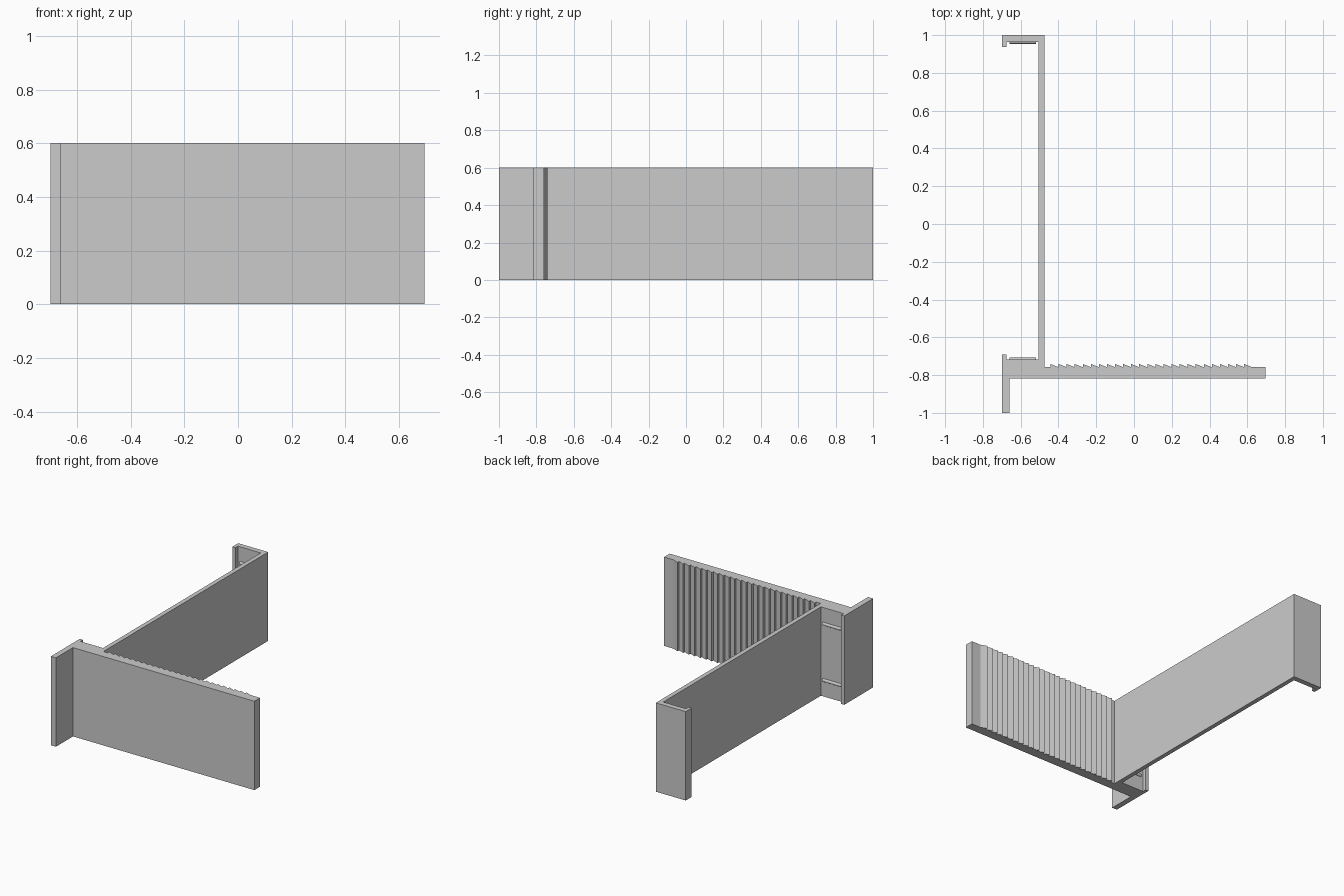
import bpy
import bmesh
from math import pi, sin, cos

if "Cube" in bpy.data.objects:
    bpy.data.objects.remove(bpy.data.objects["Cube"], do_unlink=True)

HEIGHT = 0.6

grey = bpy.data.materials.new("plain grey")
grey.use_nodes = True
grey.diffuse_color = (0.6, 0.6, 0.6, 1)
grey.node_tree.nodes["Principled BSDF"].inputs["Base Color"].default_value = grey.diffuse_color


def extrude(name, points, vector):
    """Extrude a closed outline of 3D points into a solid."""
    bm = bmesh.new()
    face = bm.faces.new([bm.verts.new(p) for p in points])
    new = bmesh.ops.extrude_face_region(bm, geom=[face])["geom"]
    bmesh.ops.translate(bm, vec=vector, verts=[v for v in new if isinstance(v, bmesh.types.BMVert)])
    bmesh.ops.recalc_face_normals(bm, faces=bm.faces)
    mesh = bpy.data.meshes.new(name)
    bm.to_mesh(mesh)
    bm.free()
    mesh.materials.append(grey)
    obj = bpy.data.objects.new(name, mesh)
    bpy.context.collection.objects.link(obj)
    return obj


# Bracket outline: hooked top, long web, lower channel, leg and arm
outline = [
    (0.695, -0.758), (0.695, -0.818), (-0.66, -0.818), (-0.66, -1), (-0.698, -1),
    (-0.698, -0.692), (-0.675, -0.692), (-0.675, -0.718), (-0.505, -0.718),
    (-0.505, 0.964), (-0.675, 0.964), (-0.675, 0.936), (-0.698, 0.936),
    (-0.698, 1), (-0.475, 1), (-0.475, -0.758),
]

# Saw teeth along the back of the arm, steep on the web side
TEETH, START, PITCH = 25, -0.442, 0.0427
for i in range(TEETH):
    x = START + i * PITCH
    outline += [(x, -0.758), (x, -0.741)]
outline.append((START + TEETH * PITCH, -0.758))

extrude("bracket", [(x, y, 0) for x, y in outline], (0, 0, HEIGHT))

# Small rounded grip ridges inside both channels
RADIUS = 0.011
for place, y, side in (("lower", -0.719, 1), ("upper", 0.965, -1)):
    for level, z in (("bottom", 0.11), ("top", HEIGHT - 0.11)):
        arc = [(-0.66, y + side * RADIUS * sin(pi * k / 8), z + RADIUS * cos(pi * k / 8))
               for k in range(9)]
        extrude(f"{place}_{level}_grip_ridge", arc, (0.14, 0, 0))
